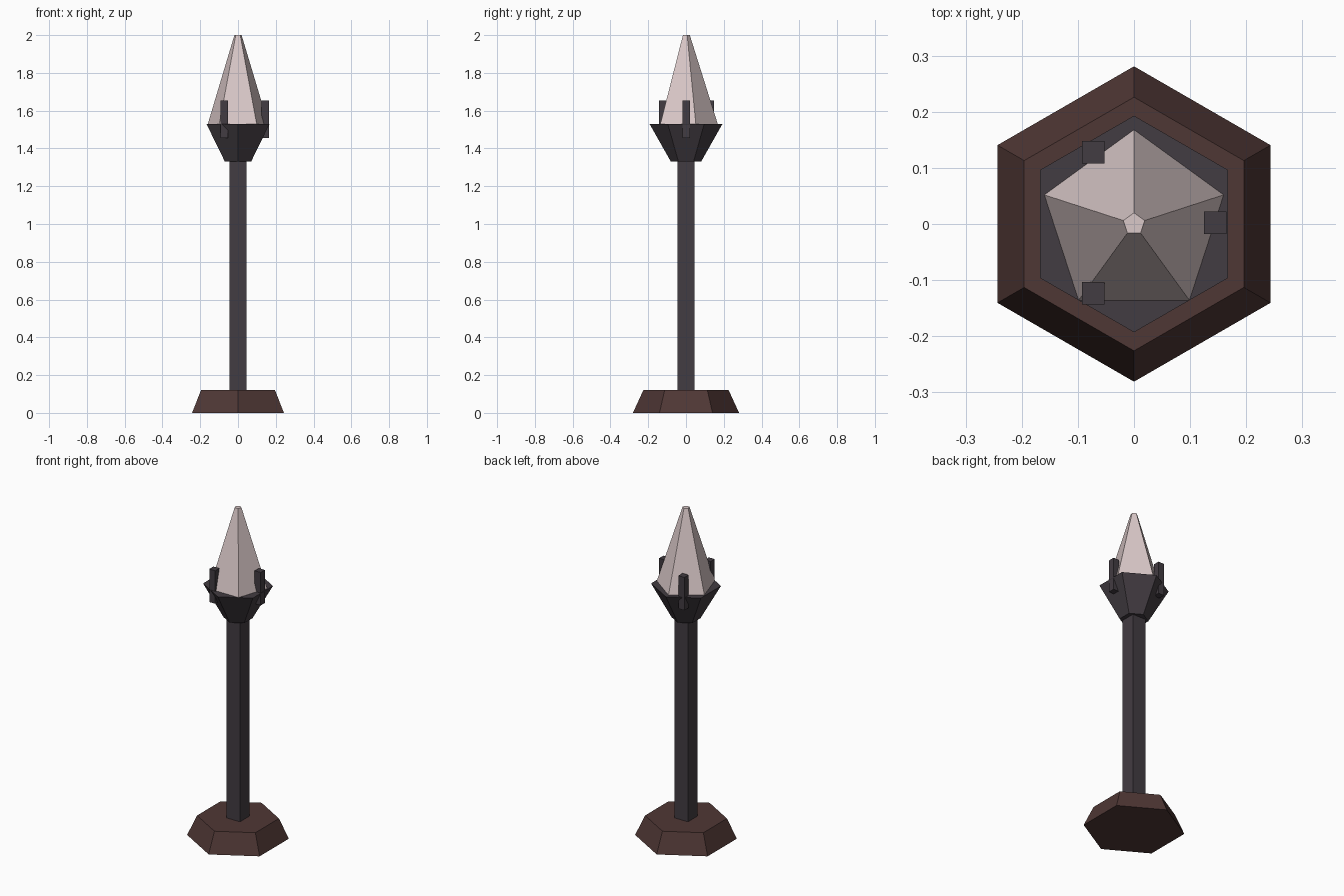
import bpy
from math import radians, cos, sin

if "Cube" in bpy.data.objects:
    bpy.data.objects.remove(bpy.data.objects["Cube"])


def material(name, rgb):
    m = bpy.data.materials.new(name)
    m.diffuse_color = (*rgb, 1)
    m.use_nodes = True
    m.node_tree.nodes["Principled BSDF"].inputs["Base Color"].default_value = m.diffuse_color
    return m


iron = material("dark iron", (0.055, 0.045, 0.054))
wood = material("dark brown", (0.078, 0.038, 0.035))
pale = material("pale pink", (0.70, 0.58, 0.58))


def frustum(name, sides, r_low, r_high, z_low, z_high, mat):
    """Tapered prism with one corner pointing to +y."""
    verts = []
    for r, z in ((r_low, z_low), (r_high, z_high)):
        for i in range(sides):
            a = radians(90 + 360 * i / sides)
            verts.append((r * cos(a), r * sin(a), z))
    faces = [(i, (i + 1) % sides, sides + (i + 1) % sides, sides + i)
             for i in range(sides)]
    faces += [tuple(reversed(range(sides))), tuple(range(sides, 2 * sides))]
    mesh = bpy.data.meshes.new(name)
    mesh.from_pydata(verts, [], faces)
    mesh.materials.append(mat)
    obj = bpy.data.objects.new(name, mesh)
    bpy.context.collection.objects.link(obj)
    return obj


def box(name, x, y, width, z_low, z_high, mat):
    bpy.ops.mesh.primitive_cube_add(size=1, location=(x, y, (z_low + z_high) / 2))
    obj = bpy.context.object
    obj.name = name
    obj.scale = (width, width, z_high - z_low)
    obj.data.materials.append(mat)
    return obj


# Hexagonal foot, square post and flared cup
frustum("base", 6, 0.281, 0.226, 0, 0.12, wood)
box("post", 0, 0, 0.09, 0.11, 1.34, iron)
frustum("cup", 6, 0.08, 0.193, 1.33, 1.53, iron)

# Five-sided flame with a blunt tip
frustum("flame", 5, 0.168, 0.02, 1.53, 2.0, pale)

# Three upright prongs around the cup rim
for i in range(3):
    a = radians(120 * i)
    box(f"prong_{i + 1}", 0.145 * cos(a), 0.145 * sin(a) + 0.002, 0.04, 1.455, 1.655, iron)
